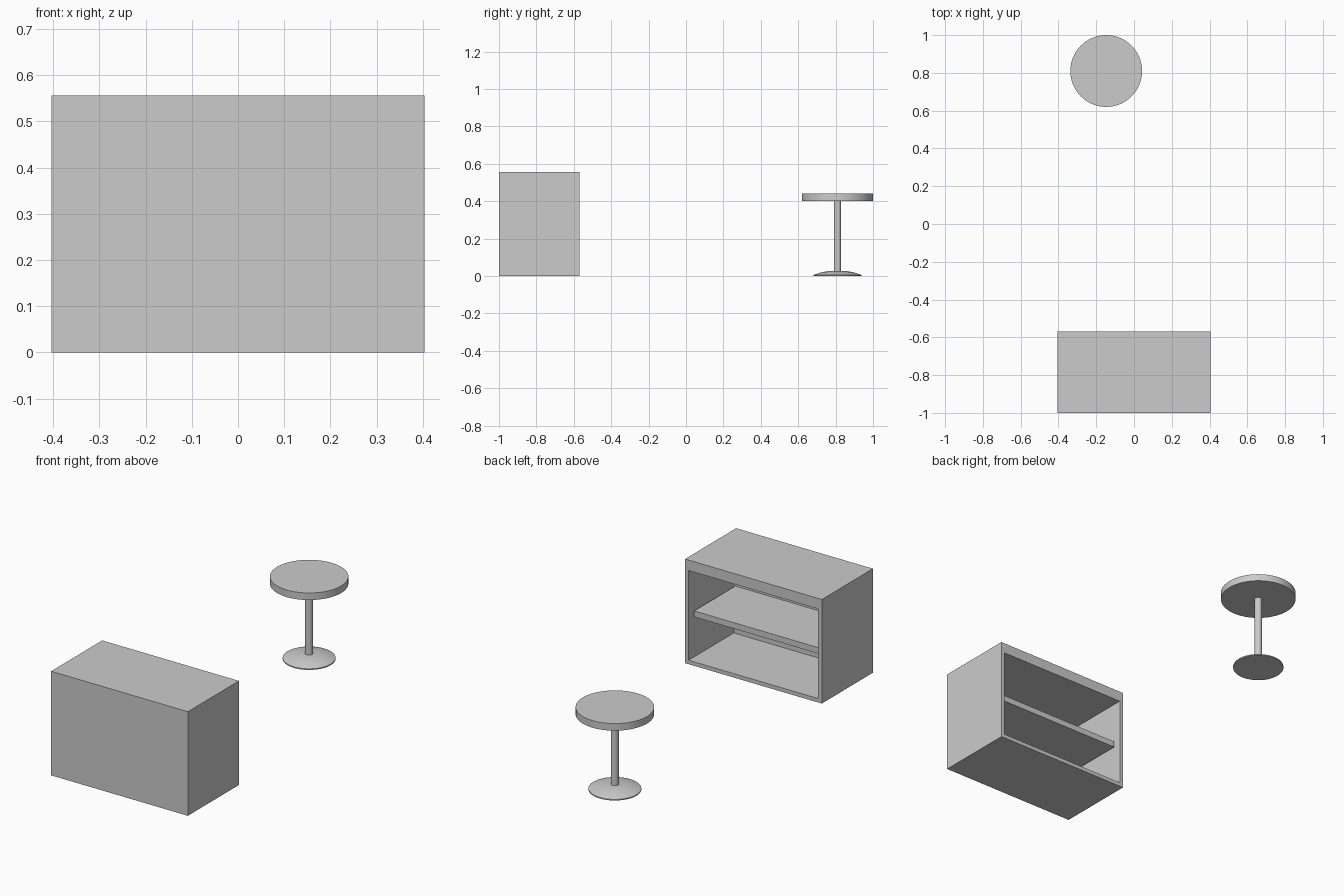
import bpy, bmesh, math

if "Cube" in bpy.data.objects:
    bpy.data.objects.remove(bpy.data.objects["Cube"])


def add_object(name, bm):
    bmesh.ops.recalc_face_normals(bm, faces=bm.faces)
    mesh = bpy.data.meshes.new(name)
    bm.to_mesh(mesh)
    bm.free()
    obj = bpy.data.objects.new(name, mesh)
    bpy.context.collection.objects.link(obj)
    return obj


def box(lo, hi):
    bm = bmesh.new()
    bmesh.ops.create_cube(bm, size=1)
    for v in bm.verts:
        v.co = [l + (c + 0.5) * (h - l) for l, h, c in zip(lo, hi, v.co)]
    return bm


def lathe(name, profile, center, steps=64):
    """Spin an (r, z) profile that starts and ends on the axis."""
    bm = bmesh.new()
    verts = [bm.verts.new((r, 0, z)) for r, z in profile]
    edges = [bm.edges.new(pair) for pair in zip(verts, verts[1:])]
    bmesh.ops.spin(bm, geom=verts + edges, cent=(0, 0, 0), axis=(0, 0, 1),
                   angle=math.tau, steps=steps, use_duplicate=False)
    bmesh.ops.remove_doubles(bm, verts=bm.verts, dist=1e-5)
    obj = add_object(name, bm)
    obj.location = (*center, 0)
    bpy.ops.object.select_all(action='DESELECT')
    obj.select_set(True)
    bpy.context.view_layer.objects.active = obj
    bpy.ops.object.shade_smooth_by_angle(angle=math.radians(30))
    return obj


# Counter dimensions
HALF_W, FRONT, BACK, HEIGHT = 0.404, -1.0, -0.569, 0.556
WALL, TOP, PANEL = 0.03, 0.056, 0.05

# Counter body: solid front, hollowed out from the back
bm = box((-HALF_W, FRONT, 0), (HALF_W, BACK, HEIGHT))
bm.normal_update()
back_face = max(bm.faces, key=lambda f: f.calc_center_median().y)
bmesh.ops.inset_region(bm, faces=[back_face], thickness=WALL)
for v in back_face.verts:
    if v.co.z > HEIGHT / 2:
        v.co.z = HEIGHT - TOP
cavity = bmesh.ops.extrude_discrete_faces(bm, faces=[back_face])["faces"][0]
for v in cavity.verts:
    v.co.y = FRONT + PANEL
add_object("counter_body", bm)

# Shelf, set back slightly from the opening
add_object("counter_shelf", box((WALL - HALF_W, FRONT + PANEL, 0.242),
                                (HALF_W - WALL, BACK - 0.034, 0.274)))

# Pedestal stool: seat, pole and domed base
SEAT_POS = (-0.147, 0.81)
lathe("stool_seat", [(0, 0.402), (0.19, 0.402), (0.19, 0.44), (0, 0.44)], SEAT_POS)
lathe("stool_pole", [(0, 0.01), (0.019, 0.01), (0.019, 0.402), (0, 0.402)], SEAT_POS, 32)
lathe("stool_base", [(0, 0), (0.128, 0), (0.128, 0.006), (0.105, 0.014),
                     (0.08, 0.021), (0.05, 0.026), (0.02, 0.028), (0, 0.028)], SEAT_POS)
